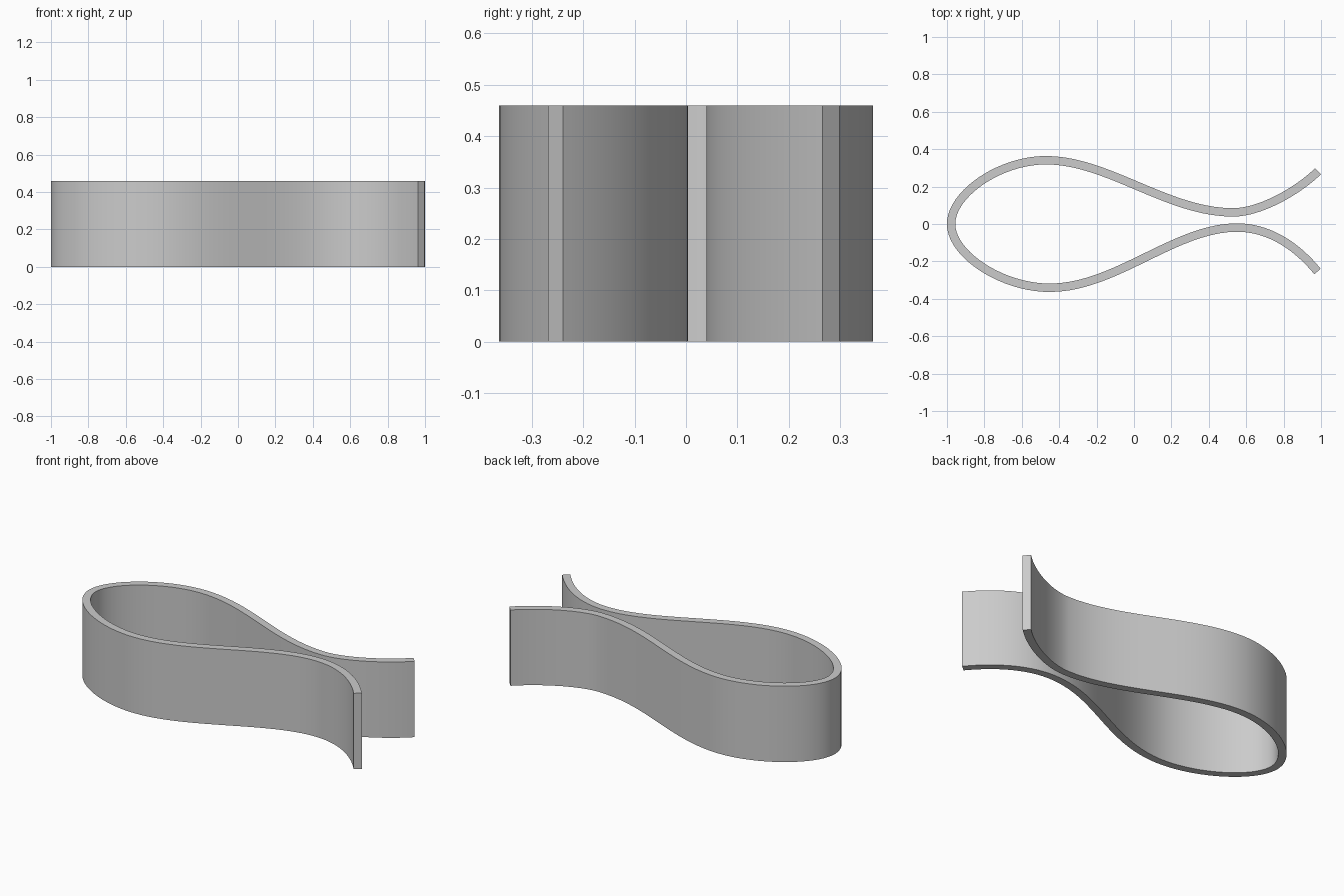
import bpy, bmesh, math
from mathutils import Vector
from mathutils.geometry import interpolate_bezier

cube = bpy.data.objects.get("Cube")
if cube:
    bpy.data.objects.remove(cube, do_unlink=True)

HEIGHT, HALF, STEPS = 0.46, 0.0225, 20

# Centreline knots: x, y, heading in degrees, handle before, handle after
knots = [
    (0.984, 0.282, 224, 0, 0.16),
    (0.53, 0.062, 180, 0.14, 0.35),
    (-0.47, 0.341, 180, 0.33, 0.25),
    (-0.978, 0, 270, 0.16, 0.16),
    (-0.45, -0.341, 0, 0.26, 0.35),
    (0.55, -0.019, 0, 0.33, 0.20),
    (0.981, -0.254, -51, 0.13, 0),
]


def heading(angle):
    return Vector((math.cos(math.radians(angle)), math.sin(math.radians(angle)), 0))


path = []
for a, b in zip(knots, knots[1:]):
    p, q = Vector((a[0], a[1], 0)), Vector((b[0], b[1], 0))
    pts = interpolate_bezier(p, p + heading(a[2]) * a[4],
                             q - heading(b[2]) * b[3], q, STEPS + 1)
    path += pts if not path else pts[1:]

# Offset the centreline to both sides
left, right = [], []
for i, p in enumerate(path):
    t = (path[min(i + 1, len(path) - 1)] - path[max(i - 1, 0)]).normalized()
    n = Vector((-t.y, t.x, 0)) * HALF
    left.append(p + n)
    right.append(p - n)

# Sweep a rectangular section along the strip
bm = bmesh.new()
up = Vector((0, 0, HEIGHT))
rings = [[bm.verts.new(v) for v in (l, r, r + up, l + up)]
         for l, r in zip(left, right)]
for a, b in zip(rings, rings[1:]):
    for k in range(4):
        m = (k + 1) % 4
        bm.faces.new((a[k], a[m], b[m], b[k]))
bm.faces.new(rings[0])
bm.faces.new(rings[-1])
bmesh.ops.recalc_face_normals(bm, faces=bm.faces)

mesh = bpy.data.meshes.new("spring_clip")
bm.to_mesh(mesh)
bm.free()
clip = bpy.data.objects.new("spring_clip", mesh)
bpy.context.collection.objects.link(clip)

# Plain grey material
grey = bpy.data.materials.new("light_grey")
grey.use_nodes = True
colour = (0.6, 0.6, 0.6, 1)
grey.diffuse_color = colour
grey.node_tree.nodes["Principled BSDF"].inputs["Base Color"].default_value = colour
mesh.materials.append(grey)

# Smooth sides with crisp rims
bpy.ops.object.select_all(action='DESELECT')
clip.select_set(True)
bpy.context.view_layer.objects.active = clip
bpy.ops.object.shade_smooth_by_angle(angle=math.radians(30))
